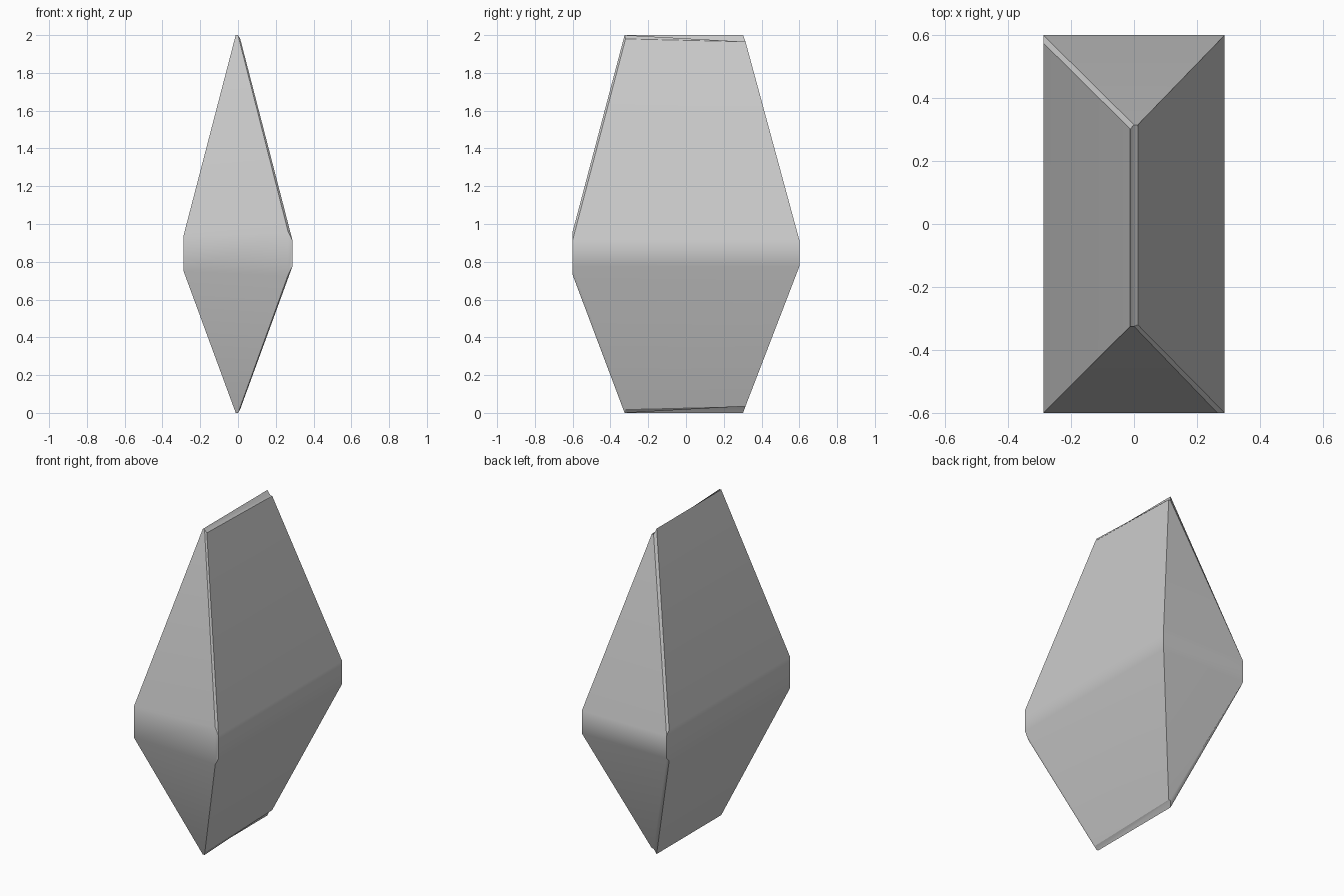
import bpy, bmesh, math

cube = bpy.data.objects.get("Cube")
if cube:
    bpy.data.objects.remove(cube, do_unlink=True)

# Single stone grey
stone = bpy.data.materials.new("stone grey")
stone.use_nodes = True
GREY = (0.6, 0.6, 0.6, 1)
stone.diffuse_color = GREY
stone.node_tree.nodes["Principled BSDF"].inputs["Base Color"].default_value = GREY

# Half profiles: narrow ridge and wide girdle, two opposite corners bevelled.
# The third value is how far the point lies from the tip or the girdle edge.
RIDGE = [(-.012, -.325, 0), (0, -.325, 0), (.012, -.32, .02),
         (.012, .315, .035), (0, .315, .035), (-.012, .302, 0)]
GIRDLE = [(-.288, -.6, 0), (.265, -.6, .02), (.288, -.6, -.025),
          (.288, .6, -.025), (-.288, .6, -.025), (-.288, .575, 0)]


def ring(bm, points, base, direction):
    return [bm.verts.new((x, y, base + direction * d)) for x, y, d in points]


bm = bmesh.new()
rings = [ring(bm, RIDGE, 0, 1), ring(bm, GIRDLE, .75, -1),
         ring(bm, GIRDLE, .94, 1), ring(bm, RIDGE, 2, -1)]

# Crystal sides
for low, high in zip(rings, rings[1:]):
    for i in range(len(low)):
        j = (i + 1) % len(low)
        bm.faces.new((low[i], low[j], high[j], high[i]))

# Thin slanted strips closing the bottom and top ridges
for r in (rings[0], rings[-1]):
    bm.faces.new((r[0], r[1], r[4], r[5]))
    bm.faces.new((r[1], r[2], r[3], r[4]))
bmesh.ops.recalc_face_normals(bm, faces=bm.faces)

mesh = bpy.data.meshes.new("crystal")
bm.to_mesh(mesh)
bm.free()
crystal = bpy.data.objects.new("crystal", mesh)
bpy.context.collection.objects.link(crystal)
mesh.materials.append(stone)

# Smooth across the girdle, crisp at the corners, flat large faces
bpy.ops.object.select_all(action='DESELECT')
crystal.select_set(True)
bpy.context.view_layer.objects.active = crystal
bpy.ops.object.shade_smooth_by_angle(angle=math.radians(30))
weighted = crystal.modifiers.new("face weighting", 'WEIGHTED_NORMAL')
weighted.keep_sharp = True
